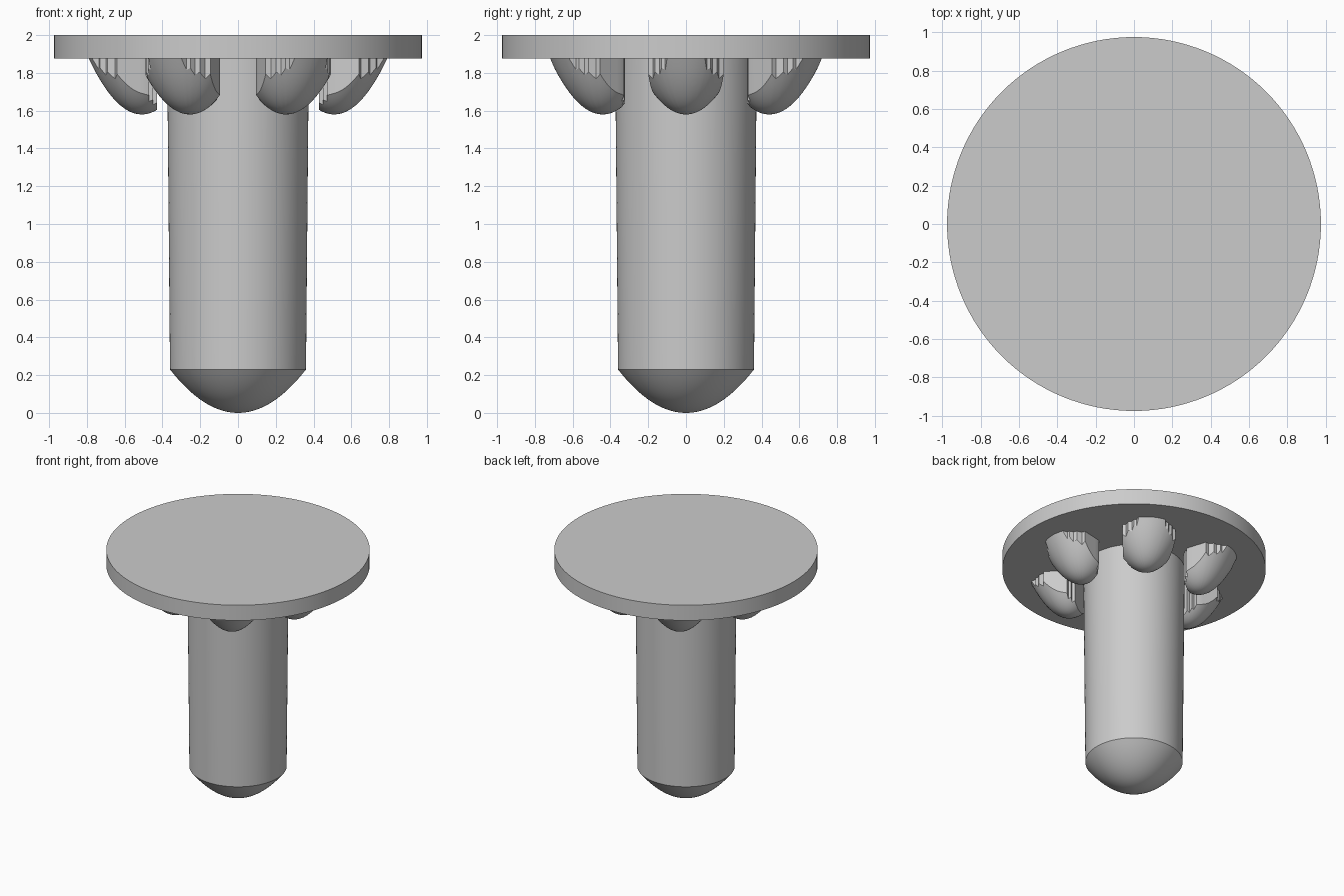
import bpy, bmesh, math

cube = bpy.data.objects.get("Cube")
if cube:
    bpy.data.objects.remove(cube)

grey = bpy.data.materials.new("plain grey")
grey.use_nodes = True
colour = (0.6, 0.6, 0.6, 1)
grey.diffuse_color = colour
grey.node_tree.nodes["Principled BSDF"].inputs["Base Color"].default_value = colour

TOP = 2.0
UNDERSIDE = 1.875


def finish(name, bm):
    """Turn a bmesh into a smooth-shaded object with sharp edges kept."""
    bmesh.ops.remove_doubles(bm, verts=bm.verts, dist=1e-5)
    bmesh.ops.recalc_face_normals(bm, faces=bm.faces)
    mesh = bpy.data.meshes.new(name)
    bm.to_mesh(mesh)
    bm.free()
    mesh.materials.append(grey)
    obj = bpy.data.objects.new(name, mesh)
    bpy.context.collection.objects.link(obj)
    bpy.ops.object.select_all(action="DESELECT")
    obj.select_set(True)
    bpy.context.view_layer.objects.active = obj
    bpy.ops.object.shade_smooth_by_angle(angle=math.radians(25))
    return obj


def bridge(bm, a, b):
    """Join two closed loops of vertices with quads."""
    n = len(a)
    for i in range(n):
        j = (i + 1) % n
        bm.faces.new((a[i], a[j], b[j], b[i]))


def lathe(name, profile, sides=128):
    """Revolve (radius, z) points about z, capping both ends."""
    bm = bmesh.new()
    rings = [[bm.verts.new((r * math.cos(math.tau * i / sides),
                            r * math.sin(math.tau * i / sides), z))
              for i in range(sides)] for r, z in profile]
    for a, b in zip(rings, rings[1:]):
        bridge(bm, a, b)
    bm.faces.new(rings[0])
    bm.faces.new(rings[-1])
    return finish(name, bm)


# Round head plate
lathe("head_plate", [(0.975, UNDERSIDE), (0.975, TOP)])

# Slightly tapered shaft with a parabolic tip
SHAFT_R, TIP_Z = 0.36, 0.23
tip = [(SHAFT_R * k / 16, TIP_Z * (k / 16) ** 2) for k in range(1, 17)]
tip.insert(0, (0.004, 0.0))
lathe("shaft", tip + [(0.375, UNDERSIDE + 0.01)])

# Lug outline around its own centre: stepped inner corner, side, stepped outer corner
LUG_DIST, LUG_R, LUG_BOTTOM = 0.51, 0.28, 1.58
half = [(-0.08, 0.1), (-0.06, 0.1), (-0.06, 0.13), (-0.04, 0.13), (-0.04, 0.16),
        (-0.01, 0.17), (0.13, 0.2), (0.14, 0.175), (0.18, 0.165), (0.19, 0.14),
        (0.22, 0.13), (0.225, 0.11)]
nose = [(LUG_R * math.cos(a), LUG_R * math.sin(a))
        for a in (math.radians(d) for d in range(21, 0, -4))]
half += nose
corners = half + [(x, -y) for x, y in reversed(half)]

# Split long edges so the curved underside stays smooth
outline = []
for (x0, y0), (x1, y1) in zip(corners, corners[1:] + corners[:1]):
    parts = max(1, math.ceil(math.hypot(x1 - x0, y1 - y0) / 0.025))
    outline += [(x0 + (x1 - x0) * k / parts, y0 + (y1 - y0) * k / parts)
                for k in range(parts)]


def bowl(x, y):
    """Height of the paraboloid underside."""
    depth = UNDERSIDE - LUG_BOTTOM
    return min(UNDERSIDE, LUG_BOTTOM + depth * (x * x + y * y) / LUG_R ** 2)


def lug(name, angle):
    bm = bmesh.new()
    ca, sa = math.cos(angle), math.sin(angle)

    def vert(x, y, z):
        r = x + LUG_DIST
        return bm.verts.new((r * ca - y * sa, r * sa + y * ca, z))

    rings = [[vert(x * s / 12, y * s / 12, bowl(x * s / 12, y * s / 12))
              for x, y in outline] for s in range(1, 13)]
    rings.append([vert(x, y, UNDERSIDE + 0.005) for x, y in outline])
    for a, b in zip(rings, rings[1:]):
        bridge(bm, a, b)
    bottom = vert(0, 0, LUG_BOTTOM)
    first = rings[0]
    for i in range(len(first)):
        bm.faces.new((first[i - 1], first[i], bottom))
    bm.faces.new(rings[-1])
    finish(name, bm)


# Six lugs under the plate, evenly spaced
for i in range(6):
    lug(f"lug_{i + 1}", math.radians(60 * i))
